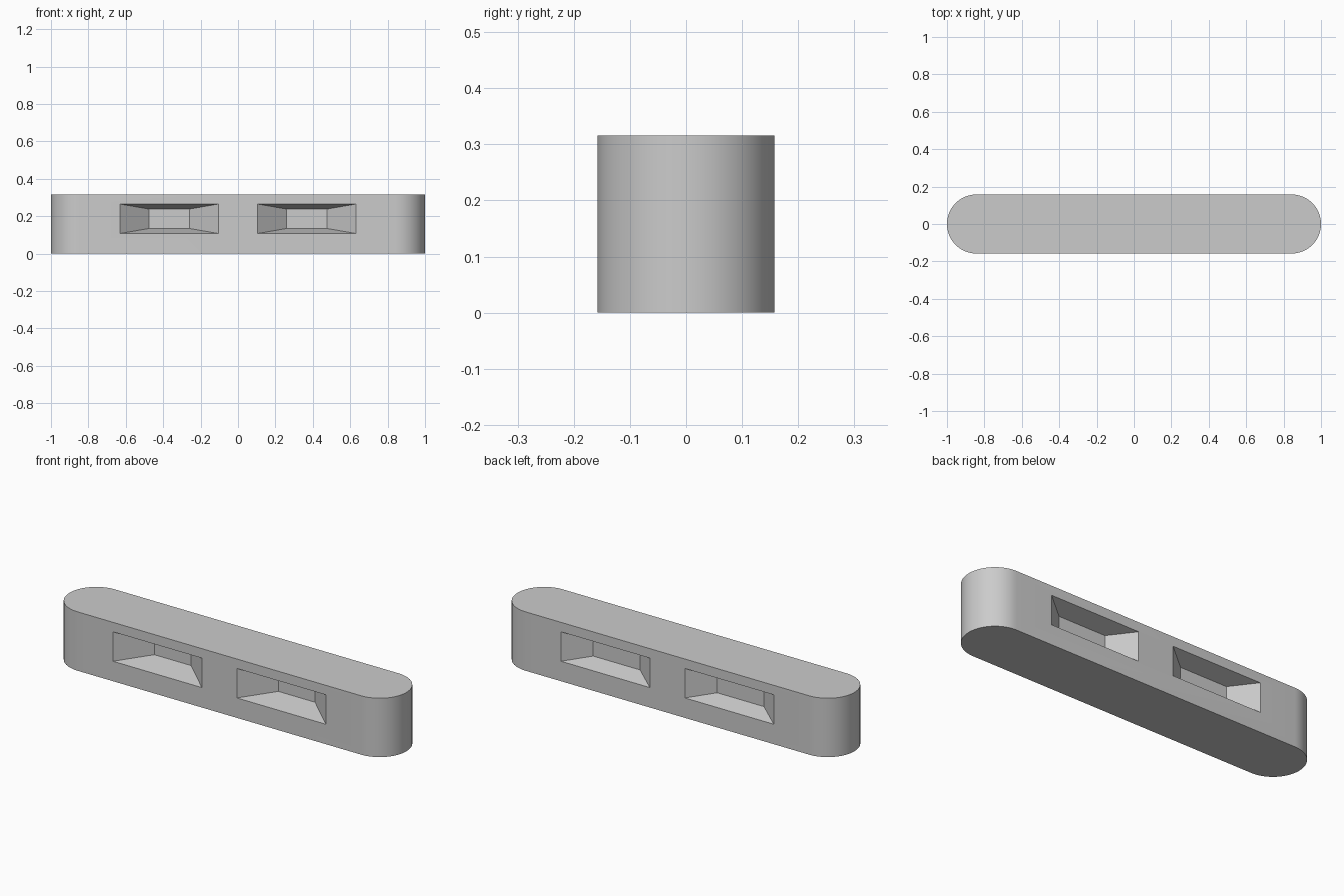
import bpy, bmesh, math
from mathutils import Vector

if "Cube" in bpy.data.objects:
    bpy.data.objects.remove(bpy.data.objects["Cube"])

R, H = 0.158, 0.316


def mesh_object(name, bm):
    bmesh.ops.recalc_face_normals(bm, faces=bm.faces)
    me = bpy.data.meshes.new(name)
    bm.to_mesh(me)
    bm.free()
    ob = bpy.data.objects.new(name, me)
    bpy.context.collection.objects.link(ob)
    return ob


# Bar: stadium outline extruded upward
bm = bmesh.new()
outline = []
N = 32
for cx, start in ((1 - R, -90), (R - 1, 90)):
    for i in range(N + 1):
        a = math.radians(start + 180 * i / N)
        outline.append(bm.verts.new((cx + R * math.cos(a), R * math.sin(a), 0)))
base = bm.faces.new(outline)
top = bmesh.ops.extrude_face_region(bm, geom=[base])["geom"]
bmesh.ops.translate(bm, vec=(0, 0, H),
                    verts=[v for v in top if isinstance(v, bmesh.types.BMVert)])
bar = mesh_object("bar", bm)


# Tapered pocket cutter: wide mouth just outside the wall, narrow floor inside
def pocket(name, cx, side, inset_x, inset_z, depth):
    over = 0.02
    bm = bmesh.new()
    rings = []
    for d in (-over, depth):
        t = d / depth
        hx, hz = 0.264 - inset_x * t, 0.079 - inset_z * t
        y = side * (R - d)
        rings.append([bm.verts.new((cx + sx * hx, y, 0.186 + sz * hz))
                      for sx, sz in ((-1, -1), (1, -1), (1, 1), (-1, 1))])
    a, b = rings
    bm.faces.new(a)
    bm.faces.new(b)
    for i in range(4):
        j = (i + 1) % 4
        bm.faces.new((a[i], a[j], b[j], b[i]))
    cutter = mesh_object(name, bm)
    mod = bar.modifiers.new(name, "BOOLEAN")
    mod.operation = "DIFFERENCE"
    mod.solver = "EXACT"
    mod.object = cutter
    bpy.context.view_layer.objects.active = bar
    bpy.ops.object.modifier_apply(modifier=name)
    bpy.data.objects.remove(cutter)


for cx in (-0.368, 0.368):
    pocket("front_pocket", cx, -1, 0.155, 0.027, 0.13)
    pocket("back_pocket", cx, 1, 0.125, 0.025, 0.095)

bpy.ops.object.select_all(action="DESELECT")
bar.select_set(True)
bpy.context.view_layer.objects.active = bar
bpy.ops.object.shade_smooth_by_angle(angle=math.radians(30))
